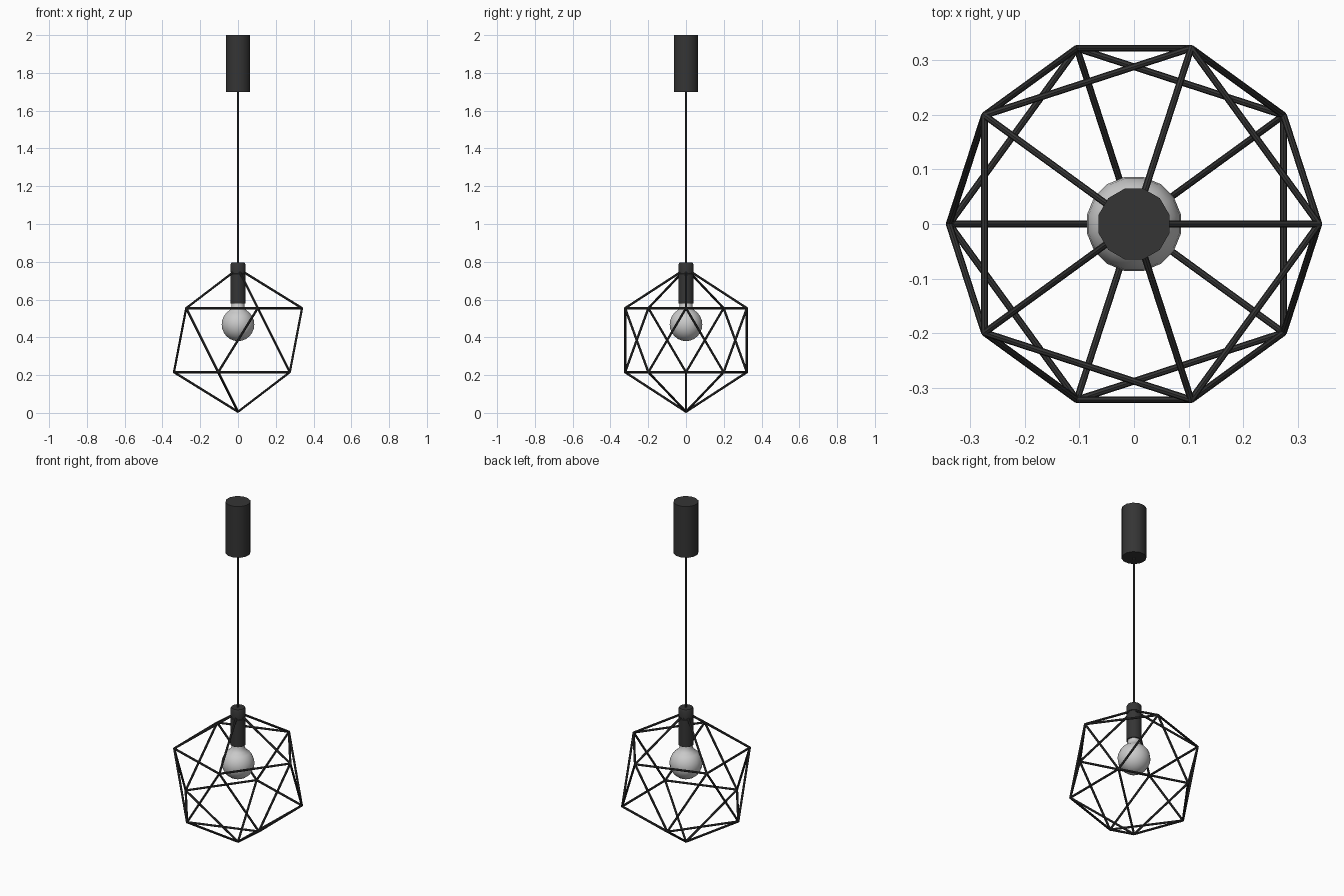
import bpy, bmesh
from math import sin, cos, pi, sqrt, radians
from mathutils import Vector, Matrix

if "Cube" in bpy.data.objects:
    bpy.data.objects.remove(bpy.data.objects["Cube"])

dark = bpy.data.materials.new("dark_metal")
dark.diffuse_color = (0.035, 0.035, 0.035, 1)
dark.use_nodes = True
dark.node_tree.nodes["Principled BSDF"].inputs["Base Color"].default_value = dark.diffuse_color


def finish(name, bm, mat=None):
    bmesh.ops.recalc_face_normals(bm, faces=bm.faces)
    me = bpy.data.meshes.new(name)
    bm.to_mesh(me)
    bm.free()
    ob = bpy.data.objects.new(name, me)
    bpy.context.collection.objects.link(ob)
    if mat:
        me.materials.append(mat)
    bpy.context.view_layer.objects.active = ob
    bpy.ops.object.select_all(action='DESELECT')
    ob.select_set(True)
    bpy.ops.object.shade_smooth_by_angle(angle=radians(40))
    return ob


def lathe(name, profile, sides, mat=None):
    """Revolve (radius, z) points about the z axis, closing both ends."""
    bm = bmesh.new()
    rings = []
    for r, z in profile:
        rings.append([bm.verts.new((r * cos(2 * pi * (i + .5) / sides),
                                    r * sin(2 * pi * (i + .5) / sides), z))
                      for i in range(sides)])
    for a, b in zip(rings, rings[1:]):
        for i in range(sides):
            j = (i + 1) % sides
            bm.faces.new((a[i], a[j], b[j], b[i]))
    bm.faces.new(rings[0])
    bm.faces.new(rings[-1])
    return finish(name, bm, mat)


# ceiling canopy, cord and lamp holder
lathe("ceiling_canopy", [(0.067, 1.70), (0.067, 2.0)], 12, dark)
lathe("cord", [(0.0055, 0.78), (0.0055, 1.71)], 8, dark)
lathe("lamp_holder", [(0.041, 0.578), (0.041, 0.735), (0.037, 0.737),
                      (0.037, 0.745), (0.041, 0.747), (0.041, 0.785),
                      (0.036, 0.795)], 16, dark)

# round bulb with a short neck into the holder
R_B, C_B = 0.088, 0.468
bulb = [(max(R_B * sin(a), 0.001), C_B - R_B * cos(a))
        for a in [pi * k / 12 for k in range(11)]]
lathe("bulb", bulb + [(0.034, 0.565), (0.034, 0.60)], 16)

# icosahedral wire cage
R, CZ, T = 0.379, 0.385, 0.0062
ring, h = 2 * R / sqrt(5), R / sqrt(5)
pts = [Vector((0, 0, CZ + R)), Vector((0, 0, CZ - R))]
for k in range(5):
    a = 2 * pi * k / 5
    pts.append(Vector((ring * cos(a), ring * sin(a), CZ + h)))
    pts.append(Vector((-ring * cos(a), -ring * sin(a), CZ - h)))
edge = (pts[0] - pts[2]).length

bm = bmesh.new()
for i, p in enumerate(pts):
    bmesh.ops.create_icosphere(bm, subdivisions=1, radius=T,
                               matrix=Matrix.Translation(p))
    for q in pts[i + 1:]:
        d = q - p
        if d.length < edge * 1.05:
            m = (Matrix.Translation((p + q) / 2)
                 @ d.to_track_quat('Z', 'Y').to_matrix().to_4x4())
            bmesh.ops.create_cone(bm, cap_ends=True, segments=8, radius1=T,
                                  radius2=T, depth=d.length, matrix=m)
finish("wire_cage", bm, dark)
